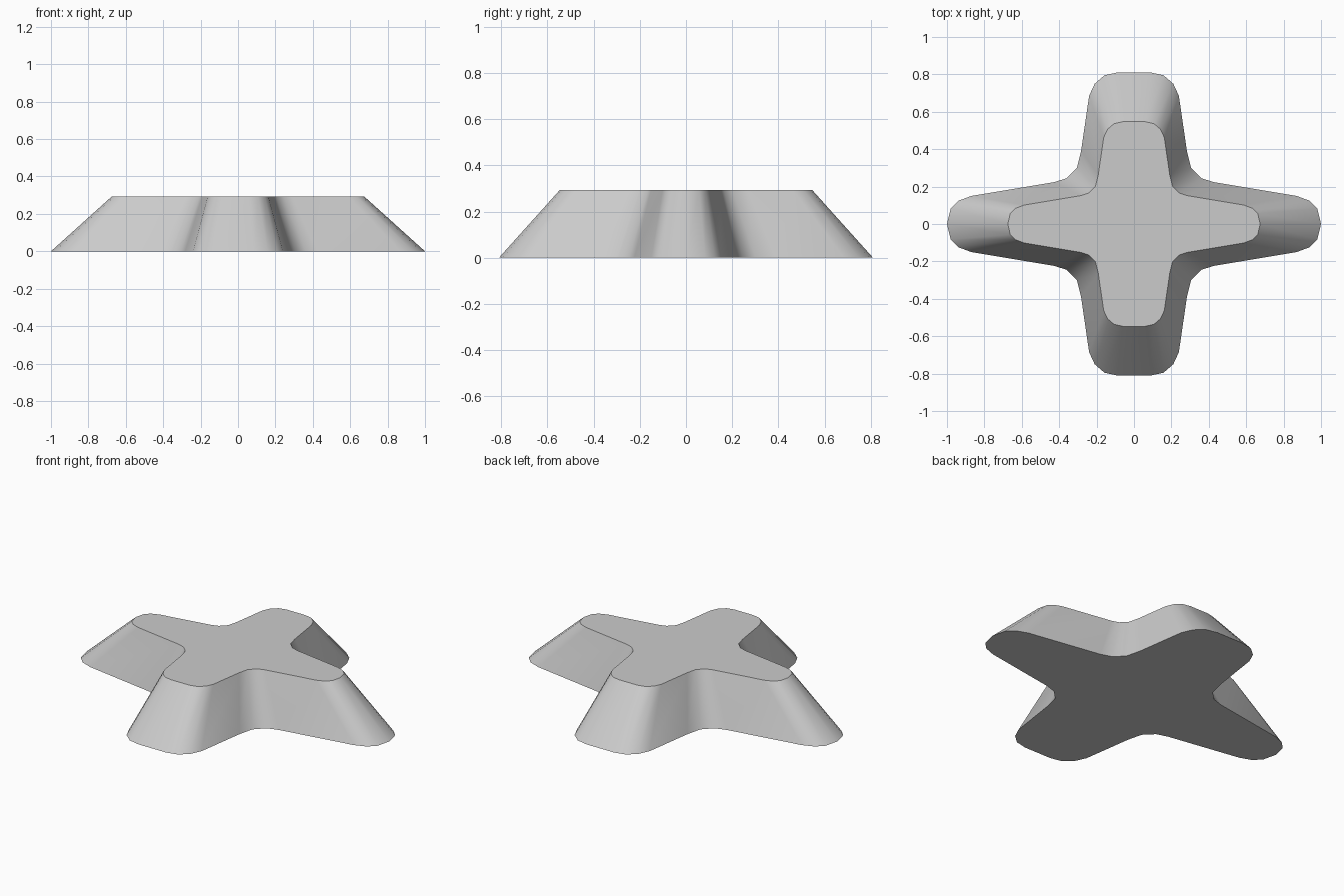
import bpy, bmesh

if "Cube" in bpy.data.objects:
    bpy.data.objects.remove(bpy.data.objects["Cube"])

HEIGHT = 0.293
TOP_SCALE = 0.675

# Quarter outline of the rounded cross, from the right tip to the back tip
quarter = [(1.0, 0.0), (0.98, 0.083), (0.937, 0.125), (0.87, 0.15),
           (0.425, 0.224), (0.36, 0.245), (0.305, 0.30), (0.283, 0.39),
           (0.24, 0.685), (0.21, 0.75), (0.158, 0.795), (0.09, 0.81)]

# Mirror the quarter into the full closed outline
half = quarter + [(-x, y) for x, y in reversed(quarter)]
outline = half + [(x, -y) for x, y in reversed(half[1:-1])]

# Tapered cross: bottom ring, smaller top ring, flat caps and smooth walls
bm = bmesh.new()
bottom = [bm.verts.new((x, y, 0)) for x, y in outline]
top = [bm.verts.new((x * TOP_SCALE, y * TOP_SCALE, HEIGHT)) for x, y in outline]
count = len(outline)
for i in range(count):
    j = (i + 1) % count
    wall = bm.faces.new((bottom[i], bottom[j], top[j], top[i]))
    wall.smooth = True
caps = [bm.faces.new(bottom[::-1]), bm.faces.new(top)]

# Keep the rims crisp
for cap in caps:
    for edge in cap.edges:
        edge.smooth = False

mesh = bpy.data.meshes.new("tapered_cross")
bm.to_mesh(mesh)
bm.free()
base = bpy.data.objects.new("tapered_cross", mesh)
bpy.context.collection.objects.link(base)
